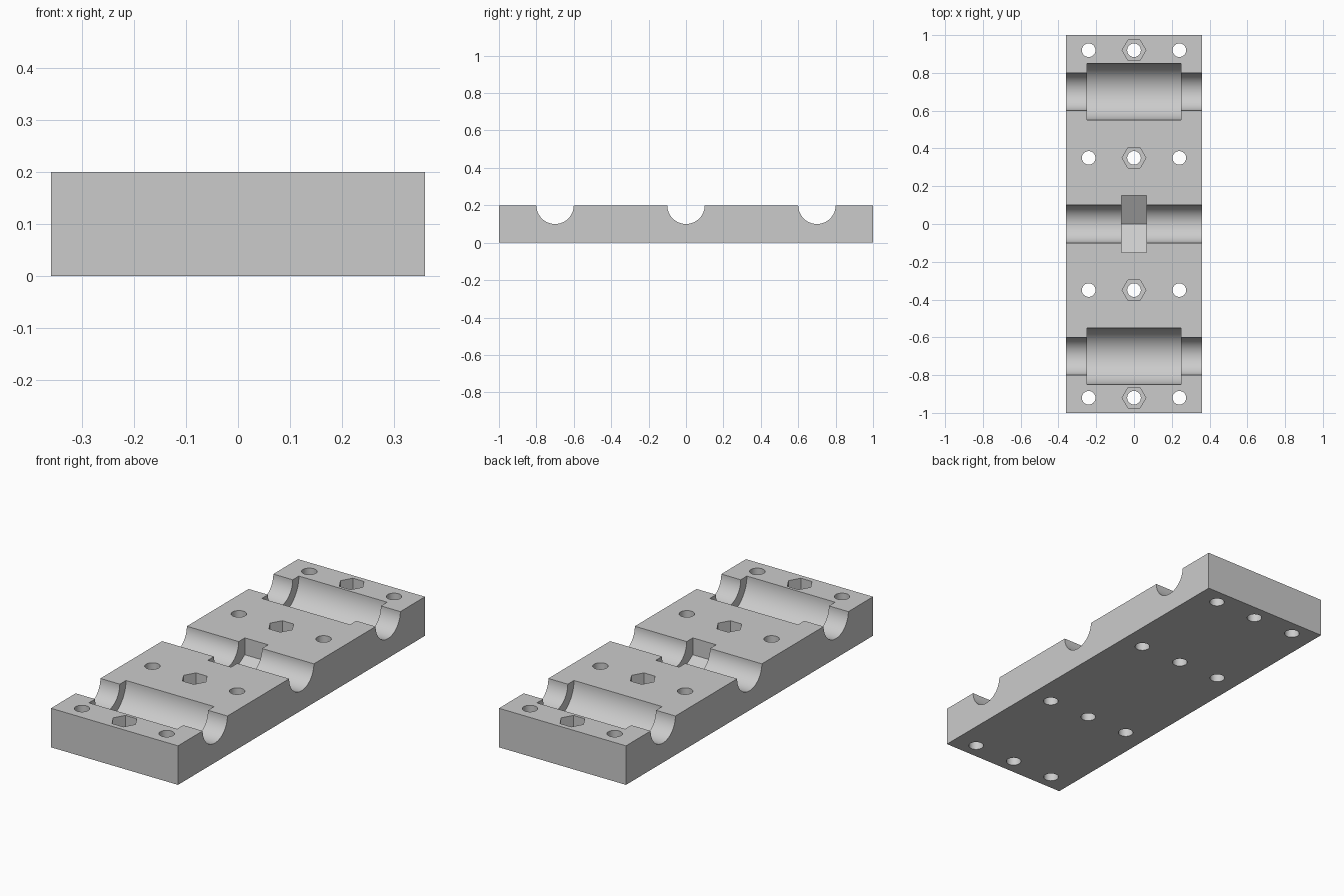
import bpy
import bmesh
import math

if "Cube" in bpy.data.objects:
    bpy.data.objects.remove(bpy.data.objects["Cube"], do_unlink=True)

HALF_WIDTH, HEIGHT, ABOVE = 0.36, 0.2, 0.3

# Single grey material
grey = bpy.data.materials.new("plain grey")
grey.use_nodes = True
colour = (0.6, 0.6, 0.6, 1)
grey.diffuse_color = colour
grey.node_tree.nodes["Principled BSDF"].inputs["Base Color"].default_value = colour


def prism(name, profile, half_width):
    """Extrude a closed (y, z) profile along x."""
    bm = bmesh.new()
    face = bm.faces.new([bm.verts.new((-half_width, y, z)) for y, z in profile])
    extruded = bmesh.ops.extrude_face_region(bm, geom=[face])
    verts = [v for v in extruded["geom"] if isinstance(v, bmesh.types.BMVert)]
    bmesh.ops.translate(bm, verts=verts, vec=(2 * half_width, 0, 0))
    bmesh.ops.recalc_face_normals(bm, faces=bm.faces)
    mesh = bpy.data.meshes.new(name)
    bm.to_mesh(mesh)
    bm.free()
    obj = bpy.data.objects.new(name, mesh)
    bpy.context.collection.objects.link(obj)
    return obj


def trough(name, y, radius, half_width, segments):
    """Half-round cutter hanging from the top face, open upwards."""
    arc = [(y + radius * math.cos(a), HEIGHT + radius * math.sin(a))
           for a in (math.pi * (1 + i / segments) for i in range(segments + 1))]
    return prism(name, arc + [(y + radius, ABOVE), (y - radius, ABOVE)], half_width)


def post(name, x, y, radius, bottom, sides):
    """Upright cutter from a given depth to above the block."""
    bpy.ops.mesh.primitive_cylinder_add(
        vertices=sides, radius=radius, depth=ABOVE - bottom,
        location=(x, y, (ABOVE + bottom) / 2), rotation=(0, 0, math.pi / 6))
    obj = bpy.context.object
    obj.name = name
    return obj


# Base block
block = prism("clamp_block", [(-1, 0), (1, 0), (1, HEIGHT), (-1, HEIGHT)], HALF_WIDTH)
block.data.materials.append(grey)
cutters = []

# Shaft grooves and the wider bearing seats
for y in (-0.7, 0, 0.7):
    cutters.append(trough("shaft_groove", y, 0.1, HALF_WIDTH + 0.1, 32))
for y in (-0.7, 0.7):
    cutters.append(trough("bearing_seat", y, 0.15, 0.25, 40))

# Large hexagonal seat in the middle, one corner down
flat = 0.15
corner = flat / math.cos(math.pi / 6)
cutters.append(prism("middle_hex_seat", [
    (-flat, ABOVE), (-flat, HEIGHT - corner / 2), (0, HEIGHT - corner),
    (flat, HEIGHT - corner / 2), (flat, ABOVE)], 0.066))

# Bolt holes, with nut pockets on the centre line
for y in (-0.92, -0.35, 0.35, 0.92):
    for x in (-0.24, 0, 0.24):
        cutters.append(post("bolt_hole", x, y, 0.036, -0.1, 32))
    cutters.append(post("nut_pocket", 0, y, 0.063, 0.1, 6))

# Cut everything out of the block
bpy.ops.object.select_all(action="DESELECT")
bpy.context.view_layer.objects.active = block
block.select_set(True)
for cutter in cutters:
    cutter.hide_render = True
    cut = block.modifiers.new("cut", "BOOLEAN")
    cut.operation = "DIFFERENCE"
    cut.solver = "EXACT"
    cut.object = cutter
    bpy.ops.object.modifier_apply(modifier=cut.name)
    bpy.data.objects.remove(cutter, do_unlink=True)

bpy.ops.object.shade_smooth_by_angle(angle=math.radians(30))
